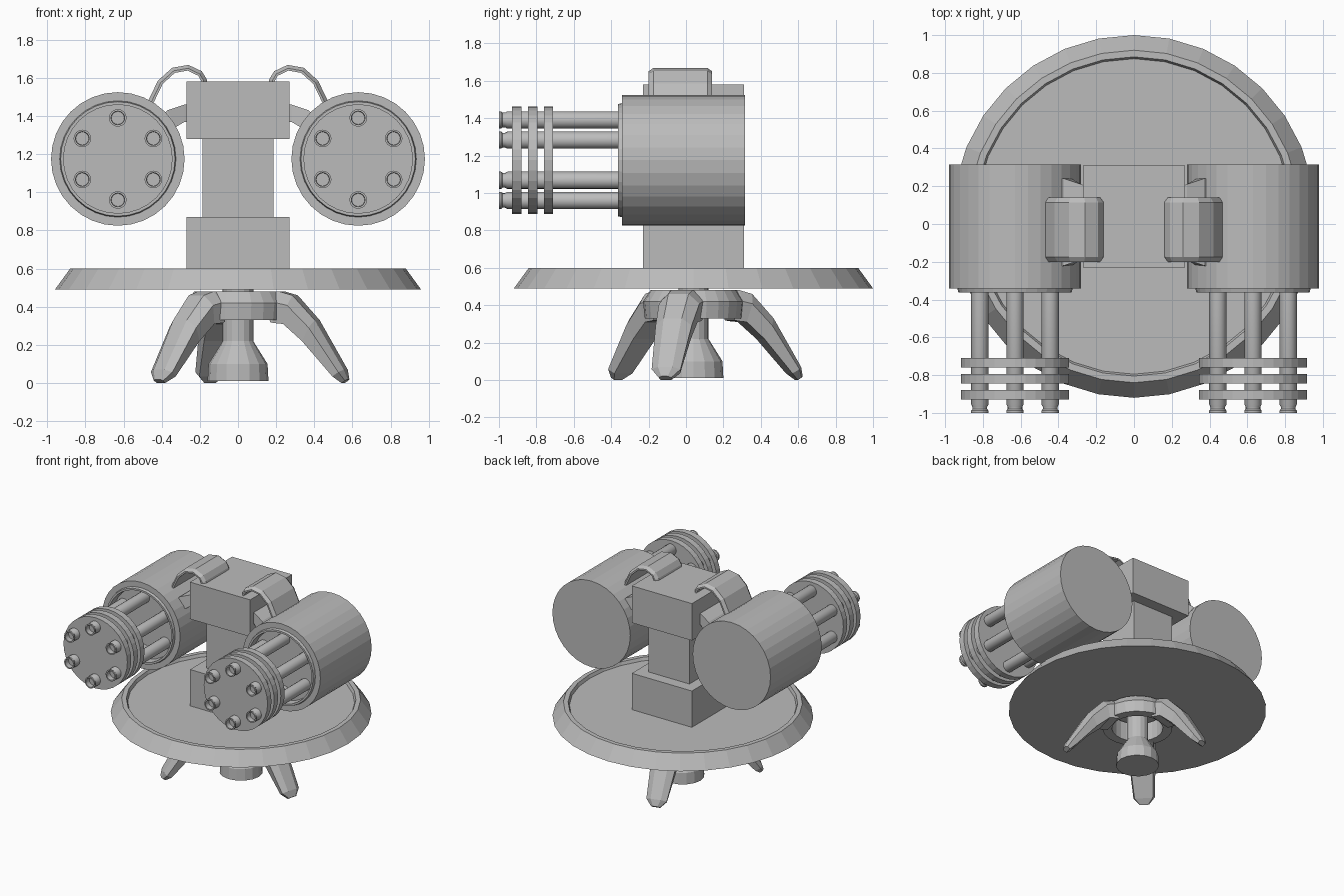
import bpy, bmesh, math
from mathutils import Vector, Matrix

if "Cube" in bpy.data.objects:
    bpy.data.objects.remove(bpy.data.objects["Cube"])

grey = bpy.data.materials.new("plain_grey")
grey.diffuse_color = (0.5, 0.5, 0.5, 1)
grey.use_nodes = True
grey.node_tree.nodes["Principled BSDF"].inputs["Base Color"].default_value = grey.diffuse_color
CY = 0.04  # turret axis in y


def finish(name, bm, smooth=False):
    bmesh.ops.recalc_face_normals(bm, faces=bm.faces)
    me = bpy.data.meshes.new(name)
    bm.to_mesh(me)
    bm.free()
    me.materials.append(grey)
    ob = bpy.data.objects.new(name, me)
    bpy.context.collection.objects.link(ob)
    if smooth:
        bpy.ops.object.select_all(action='DESELECT')
        ob.select_set(True)
        bpy.context.view_layer.objects.active = ob
        bpy.ops.object.shade_smooth_by_angle(angle=math.radians(35))
    return ob


def loft(name, rings, closed=False, smooth=False):
    """Skin a list of point rings; cap the ends or join them."""
    bm = bmesh.new()
    vr = [[bm.verts.new(p) for p in ring] for ring in rings]
    n = len(vr[0])
    pairs = list(zip(vr, vr[1:])) + ([(vr[-1], vr[0])] if closed else [])
    for a, b in pairs:
        for i in range(n):
            j = (i + 1) % n
            bm.faces.new((a[i], a[j], b[j], b[i]))
    if not closed:
        bm.faces.new(vr[0])
        bm.faces.new(vr[-1])
    return finish(name, bm, smooth)


def lathe(name, profile, centre, n, axis='Z', closed=False, smooth=False):
    """Revolve (radius, position along axis) points."""
    cx, c2 = centre
    rings = []
    for r, t in profile:
        ring = []
        for i in range(n):
            a = 2 * math.pi * i / n
            u, v = r * math.cos(a), r * math.sin(a)
            ring.append((cx + u, c2 + v, t) if axis == 'Z' else (cx + u, t, c2 + v))
        rings.append(ring)
    return loft(name, rings, closed, smooth)


def box(name, x, y0, y1, z0, z1):
    bm = bmesh.new()
    m = Matrix.Translation((0, (y0 + y1) / 2, (z0 + z1) / 2)) @ Matrix.Diagonal((2 * x, y1 - y0, z1 - z0, 1))
    bmesh.ops.create_cube(bm, size=1, matrix=m)
    finish(name, bm)


# Base disc with raised rim
lathe("base_disc", [(0.96, 0.49), (0.88, 0.60), (0.845, 0.60), (0.835, 0.575)], (0, CY), 32)

# Centre foot column under the disc
lathe("centre_column", [(0.16, 0.01), (0.155, 0.10), (0.08, 0.22), (0.08, 0.50)], (0, CY), 16)

# Tripod hub ring
lathe("tripod_hub", [(0.19, 0.33), (0.26, 0.33), (0.27, 0.42), (0.23, 0.48), (0.19, 0.48)],
      (0, CY), 24, closed=True)

# Tripod legs: top r, top z, bottom r, bottom z, half width
SECTIONS = [(0.20, 0.48, 0.20, 0.32, 0.12), (0.24, 0.48, 0.22, 0.315, 0.118),
            (0.31, 0.46, 0.27, 0.31, 0.112), (0.43, 0.33, 0.37, 0.22, 0.10),
            (0.585, 0.07, 0.53, 0.035, 0.08), (0.60, 0.02, 0.57, 0.0, 0.035)]
for k, deg in enumerate((-15, 105, 225)):
    rot = Matrix.Translation((0, CY, 0)) @ Matrix.Rotation(math.radians(deg), 4, 'Z')
    rings = []
    for rt, zt, rb, zb, w in SECTIONS:
        t, b = Vector((rt, 0, zt)), Vector((rb, 0, zb))
        m = t.lerp(b, 0.35)
        side = Vector((0, w, 0))
        ring = [t - side * 0.5, t + side * 0.5, m + side, b + side * 0.85, b - side * 0.85, m - side]
        rings.append([rot @ p for p in ring])
    loft(f"tripod_leg_{k + 1}", rings)

# Tower blocks
box("tower_base", 0.27, -0.23, 0.31, 0.57, 0.87)
box("tower_neck", 0.185, -0.14, 0.22, 0.86, 1.29)
box("tower_head", 0.27, -0.23, 0.31, 1.28, 1.58)

GX, GZ = 0.63, 1.175
for s, side in ((-1, "left"), (1, "right")):
    c = (s * GX, GZ)
    # Gun drum with a recessed front lip
    lathe(side + "_gun_drum", [(0.35, 0.315), (0.35, -0.342), (0.305, -0.342), (0.30, -0.363),
                               (0.285, -0.363), (0.28, -0.30)], c, 32, 'Y')
    # Barrel clamp plates
    for i, y in enumerate((-0.93, -0.845, -0.76)):
        lathe(f"{side}_clamp_plate_{i + 1}", [(0.287, y), (0.287, y + 0.05)], c, 32, 'Y')
    # Six barrels with hollow muzzles
    for i in range(6):
        a = math.radians(90 + 60 * i)
        bc = (c[0] + 0.215 * math.cos(a), c[1] + 0.215 * math.sin(a))
        lathe(f"{side}_barrel_{i + 1}",
              [(0.046, -0.29), (0.046, -0.955), (0.039, -0.968), (0.039, -0.98), (0.046, -0.988),
               (0.046, -1.0), (0.036, -1.0), (0.034, -0.96)], bc, 16, 'Y', smooth=True)
    # Curved feed strip from the head to the drum
    path = [(0.155, 1.56), (0.165, 1.595), (0.19, 1.635), (0.26, 1.668), (0.345, 1.653), (0.42, 1.585), (0.485, 1.45)]
    cross = [(-0.17, 0.03), (-0.17, 0.018), (-0.145, 0), (0.145, 0), (0.17, 0.018), (0.17, 0.03)]
    pts = [Vector((x, 0, z)) for x, z in path]
    rings = []
    for i, p in enumerate(pts):
        d = (pts[min(i + 1, len(pts) - 1)] - pts[max(i - 1, 0)]).normalized()
        nrm = Vector((d.z, 0, -d.x))
        rings.append([(s * (p + nrm * o).x, -0.03 + y, (p + nrm * o).z) for y, o in cross])
    loft(side + "_feed_strip", rings)
    # Elbow arm holding the drum: top x, z, bottom x, z, half depth
    arm = [(0.25, 1.46, 0.25, 1.37, 0.19), (0.28, 1.46, 0.28, 1.37, 0.20),
           (0.37, 1.43, 0.33, 1.34, 0.23), (0.44, 1.36, 0.39, 1.27, 0.24)]
    loft(side + "_drum_arm", [[(s * xt, CY - 0.03 - h, zt), (s * xt, CY - 0.03 + h, zt),
                               (s * xb, CY - 0.03 + h, zb), (s * xb, CY - 0.03 - h, zb)]
                              for xt, zt, xb, zb, h in arm])
